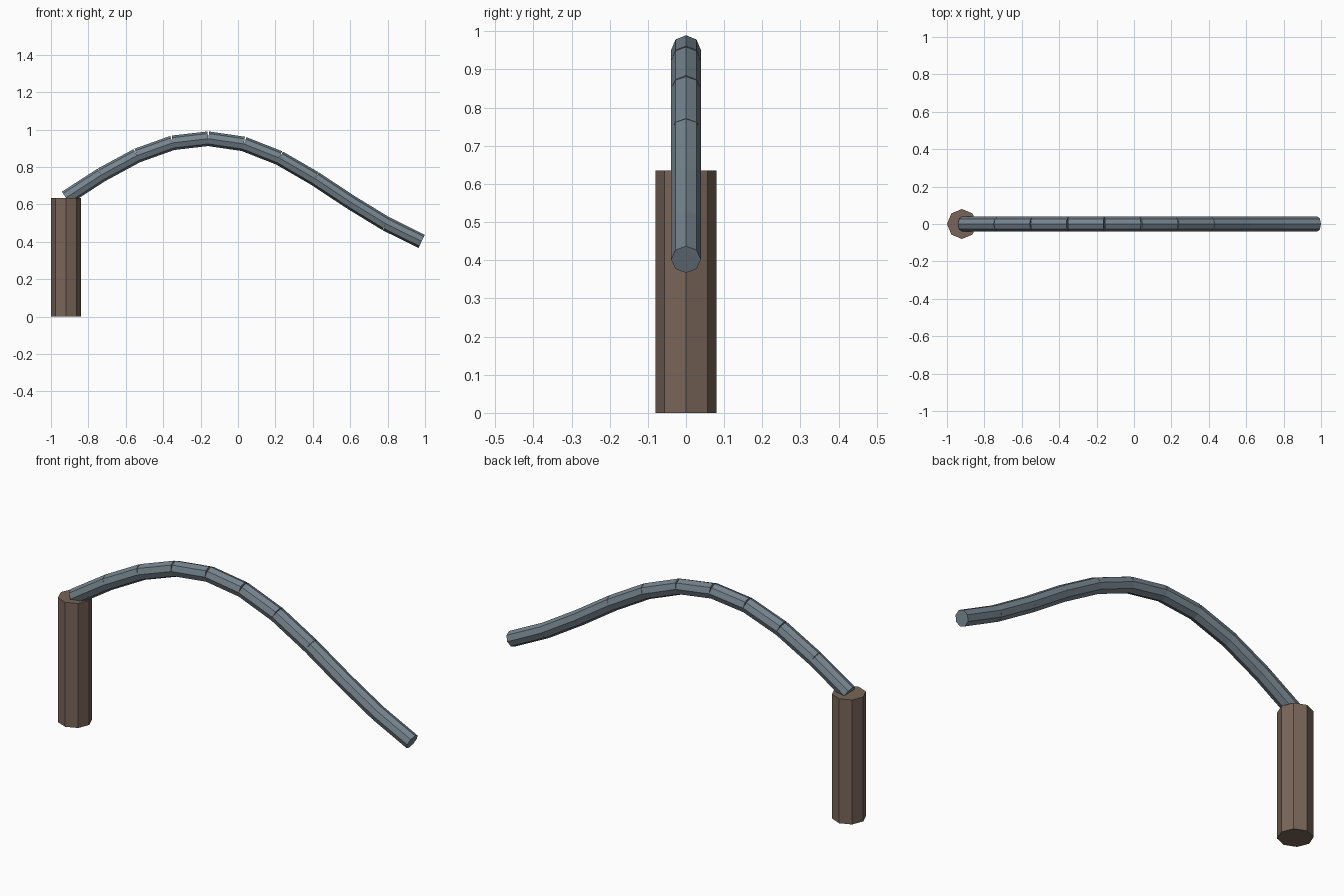
import bpy
from mathutils import Vector

if "Cube" in bpy.data.objects:
    bpy.data.objects.remove(bpy.data.objects["Cube"])


def material(name, color):
    m = bpy.data.materials.new(name)
    m.diffuse_color = color
    m.use_nodes = True
    m.node_tree.nodes["Principled BSDF"].inputs["Base Color"].default_value = m.diffuse_color
    return m


def rod(name, a, b, radius, mat):
    """Flat-shaded octagonal cylinder from a to b."""
    a, b = Vector(a), Vector(b)
    d = b - a
    bpy.ops.mesh.primitive_cylinder_add(vertices=8, radius=radius, depth=d.length,
                                        location=(a + b) / 2)
    o = bpy.context.object
    o.name = name
    # tilt only about y so corners stay on the y = 0 plane
    o.rotation_euler = (0, Vector((0, 0, 1)).angle(d), 0)
    o.data.materials.append(mat)
    return o


brown = material("brown", (0.19, 0.13, 0.10, 1))
slate = material("slate", (0.18, 0.23, 0.27, 1))

# upright post
X0, X1 = -0.92, 0.982
rod("post", (X0, 0, 0), (X0, 0, 0.635), 0.08, brown)

# curved arm: ten straight segments along a wave
heights = [0.635, 0.758, 0.861, 0.929, 0.951, 0.923, 0.848, 0.738, 0.612, 0.496, 0.402]
n = len(heights) - 1
path = [(X0 + (X1 - X0) * i / n, 0, z) for i, z in enumerate(heights)]
for i in range(n):
    rod(f"arm_segment_{i + 1}", path[i], path[i + 1], 0.039, slate)
